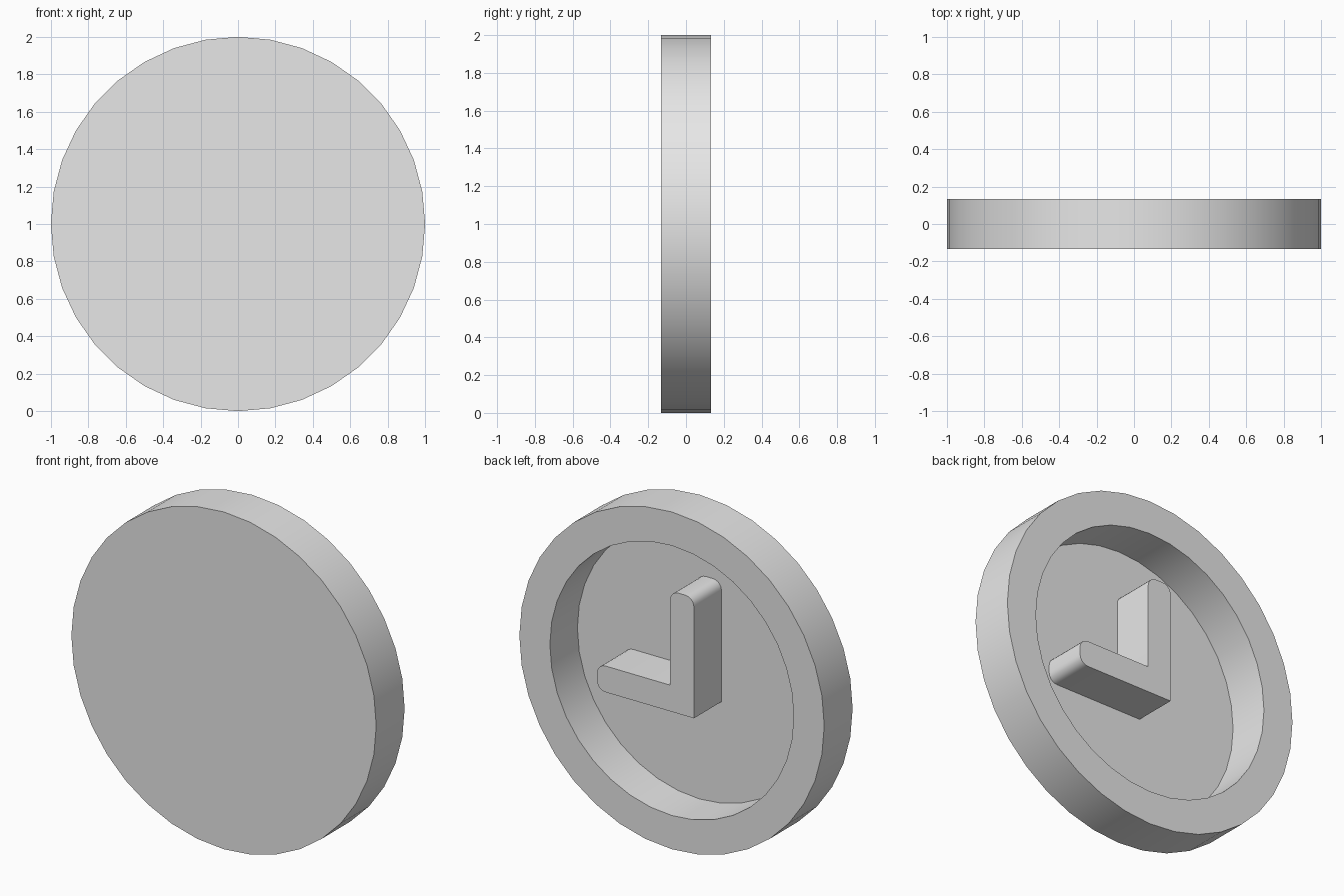
import bpy
import bmesh
from math import sin, cos, tau, radians

cube = bpy.data.objects.get("Cube")
if cube:
    bpy.data.objects.remove(cube, do_unlink=True)

HALF = 0.133      # half thickness
FLOOR = -0.125    # recess floor depth
SIDES = 36
MID = 1.0         # disc centre height

grey = bpy.data.materials.new("light_grey")
grey.use_nodes = True
colour = (0.8, 0.8, 0.8, 1)
grey.diffuse_color = colour
grey.node_tree.nodes["Principled BSDF"].inputs["Base Color"].default_value = colour


def finish(bm, name):
    bmesh.ops.recalc_face_normals(bm, faces=bm.faces)
    mesh = bpy.data.meshes.new(name)
    bm.to_mesh(mesh)
    bm.free()
    obj = bpy.data.objects.new(name, mesh)
    bpy.context.collection.objects.link(obj)
    mesh.materials.append(grey)
    bpy.ops.object.select_all(action="DESELECT")
    obj.select_set(True)
    bpy.context.view_layer.objects.active = obj
    bpy.ops.object.shade_smooth_by_angle(angle=radians(35))
    return obj


# Dial case: flat front, raised rim and deep recess, turned around the y axis
bm = bmesh.new()
rings = []
for radius, y in [(1, -HALF), (1, HALF), (0.8, HALF), (0.8, FLOOR)]:
    angles = [tau * i / SIDES for i in range(SIDES)]
    rings.append([bm.verts.new((radius * cos(a), y, MID + radius * sin(a))) for a in angles])
for low, high in zip(rings, rings[1:]):
    for i in range(SIDES):
        j = (i + 1) % SIDES
        bm.faces.new((low[i], low[j], high[j], high[i]))
bm.faces.new(rings[0])
bm.faces.new(rings[-1])
finish(bm, "dial_case")

# Clock hands: one L-shaped block with rounded tips
LEFT, RIGHT, TIP_X = -0.145, 0.012, 0.49
BOTTOM, TOP, TIP_Z = -0.185, -0.03, 0.53
outline = [(LEFT, BOTTOM), (TIP_X, BOTTOM), (TIP_X, TOP),
           (RIGHT, TOP), (RIGHT, TIP_Z), (LEFT, TIP_Z)]
bm = bmesh.new()
base = bm.faces.new([bm.verts.new((x, FLOOR, MID + z)) for x, z in outline])
grown = bmesh.ops.extrude_face_region(bm, geom=[base], use_keep_orig=True)
for item in grown["geom"]:
    if isinstance(item, bmesh.types.BMVert):
        item.co.y = HALF


def is_tip(edge):
    a, b = (v.co for v in edge.verts)
    along_depth = abs(a.y - b.y) > 0.1
    return along_depth and (a.x > TIP_X - 0.01 or a.z > MID + TIP_Z - 0.01)


bmesh.ops.bevel(bm, geom=[e for e in bm.edges if is_tip(e)], offset=0.055,
                segments=5, profile=0.5, affect="EDGES")
finish(bm, "clock_hands")
